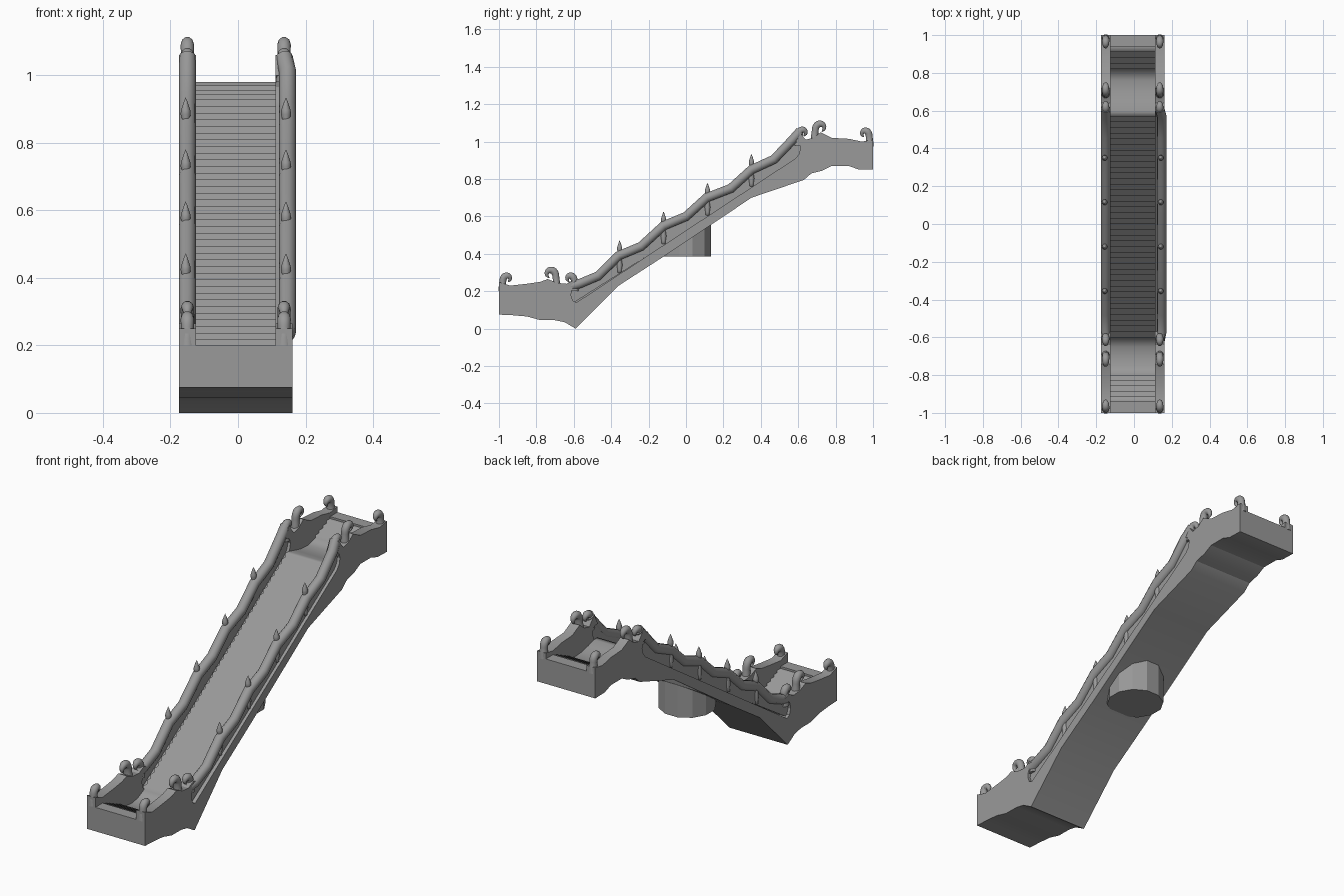
import bpy, bmesh, math
from mathutils import Matrix, Vector

cube = bpy.data.objects.get("Cube")
if cube:
    bpy.data.objects.remove(cube)

# One stone grey for everything
stone = bpy.data.materials.new("stone_grey")
stone.use_nodes = True
GREY = (0.32, 0.32, 0.32, 1)
stone.diffuse_color = GREY
stone.node_tree.nodes["Principled BSDF"].inputs["Base Color"].default_value = GREY

SLOPE = 0.655


def slope_line(y, start):
    return start + SLOPE * (y + 0.6)


def add_mesh(name, bm):
    bmesh.ops.recalc_face_normals(bm, faces=bm.faces)
    mesh = bpy.data.meshes.new(name)
    bm.to_mesh(mesh)
    bm.free()
    mesh.materials.append(stone)
    obj = bpy.data.objects.new(name, mesh)
    bpy.context.collection.objects.link(obj)
    return obj


def extrude_profile(name, profile, x0, x1, soft=lambda p: False):
    """Extrude a (y, z) outline along x; creases stay sharp unless soft(midpoint)."""
    bm = bmesh.new()
    vs = [bm.verts.new((x0, y, z)) for y, z in profile]
    rim = [bm.edges.new(pair) for pair in zip(vs, vs[1:] + vs[:1])]
    bmesh.ops.triangle_fill(bm, edges=rim, use_beauty=True)
    out = bmesh.ops.extrude_face_region(bm, geom=bm.faces[:], use_keep_orig=True)
    moved = [v for v in out["geom"] if isinstance(v, bmesh.types.BMVert)]
    bmesh.ops.translate(bm, verts=moved, vec=(x1 - x0, 0, 0))
    bmesh.ops.recalc_face_normals(bm, faces=bm.faces)
    for f in bm.faces:
        f.smooth = True
    for e in bm.edges:
        a, b = e.verts
        along_x = abs(a.co.x - b.co.x) > 0.001
        e.smooth = e.calc_face_angle(0) < 0.45 or (along_x and soft((a.co + b.co) / 2))
    return add_mesh(name, bm)


def tube(name, points, radii, depth, rounded):
    """Tapered round tube through the points."""
    cu = bpy.data.curves.new(name, "CURVE")
    cu.dimensions = "3D"
    cu.bevel_depth = depth
    cu.bevel_resolution = 3
    cu.resolution_u = 4
    cu.use_fill_caps = True
    sp = cu.splines.new("BEZIER" if rounded else "POLY")
    pts = sp.bezier_points if rounded else sp.points
    pts.add(len(points) - 1)
    for p, co, r in zip(pts, points, radii):
        p.co = co if rounded else (*co, 1)
        p.radius = r
        if rounded:
            p.handle_left_type = p.handle_right_type = "AUTO"
    cu.materials.append(stone)
    obj = bpy.data.objects.new(name, cu)
    bpy.context.collection.objects.link(obj)
    bpy.ops.object.select_all(action="DESELECT")
    obj.select_set(True)
    bpy.context.view_layer.objects.active = obj
    bpy.ops.object.convert(target="MESH")
    bpy.ops.object.shade_smooth_by_angle(angle=math.radians(40))


def lathe(name, profile, location):
    """Spin a (radius, height) outline around z."""
    bm = bmesh.new()
    vs = [bm.verts.new((r, 0, z)) for r, z in profile]
    edges = [bm.edges.new(pair) for pair in zip(vs, vs[1:])]
    bmesh.ops.spin(bm, geom=vs + edges, cent=(0, 0, 0), axis=(0, 0, 1),
                   angle=math.tau, steps=10)
    bmesh.ops.remove_doubles(bm, verts=bm.verts, dist=0.0002)
    for f in bm.faces:
        f.smooth = True
    obj = add_mesh(name, bm)
    obj.location = location


# Shared underside, front to back
BOTTOM = [(-1, .075), (-.93, .072), (-.85, .065), (-.78, .046), (-.7, .045), (-.65, .035),
          (-.59, 0), (-.36, .23), (-.12, .385), (.35, .70), (.63, .795), (.67, .83),
          (.73, .845), (.78, .87), (.87, .87), (.92, .852), (1, .85)]


def steps(y0, z0, y1, z1, count):
    """Stair outline from one point to another."""
    pts = []
    dy, dz = (y1 - y0) / count, (z1 - z0) / count
    for i in range(count):
        corner = (y0 + i * dy, z0 + (i + 1) * dz) if dz > 0 else (y0 + (i + 1) * dy, z0 + i * dz)
        pts += [(y0 + i * dy, z0 + i * dz), corner]
    return pts + [(y1, z1)]


# Stair core: end bars, dipped landings and the long flight
top = [(-1, .2), (-.94, .2)]
top += steps(-.94, .19, -.8, .13, 5)
top += [(-.75, .113), (-.7, .107), (-.65, .115)]
top += steps(-.6, .138, .6, .928, 40)
top += [(.65, .915), (.7, .903), (.76, .9)]
top += steps(.82, .915, .94, .97, 4)
top += [(.94, .98), (1, .98)]


def is_step(p):
    return abs(p.y) < 0.935 and p.z > min(max(slope_line(p.y, 0.088), 0.1), 0.885)


extrude_profile("stair_core", BOTTOM + top[::-1], -.127, .113, is_step)

# Side walls with a long slot under the handrail
wall_top = [(-1, .25), (-.94, .23), (-.85, .24), (-.78, .25), (-.74, .265), (-.69, .245),
            (-.64, .24), (-.6, .26), (-.57, .25), (-.59, .235), (-.61, .21), (-.615, .18),
            (-.605, .15), (-.585, .14), (.585, .91), (.605, .935), (.612, .965),
            (.605, .99), (.59, 1.0), (.57, 1.0), (.6, 1.06), (.64, 1.01), (.68, 1.02),
            (.72, 1.05), (.78, 1.02), (.87, 1.015), (.94, 1.0), (1, 1.01)]

# Handrail centre line: alternating steep and shallow runs
rail = [(-.62, .225), (-.57, .24), (-.47, .282), (-.36, .39), (-.24, .44), (-.12, .55),
        (0, .6), (.11, .70), (.24, .75), (.35, .85), (.47, .905), (.57, 1.01), (.61, 1.055)]

# Hooked scroll: offsets along its lean, height, thickness
SCROLL = [(-.002, -.02, 1.05), (-.002, .025, .8), (.008, .058, .85), (.027, .061, .75),
          (.037, .045, .45), (.027, .03, .12)]
# Scroll places: name, y, z, lean, scale
SCROLLS = [("front_end", -.978, .22, 1, 1), ("front_landing", -.697, .232, -1, 1.3),
           ("front_rail", -.598, .22, -1, 1), ("back_rail", .603, 1.0, 1, 1),
           ("back_landing", .692, 1.015, 1, 1.28), ("back_end", .978, .995, -1, 1)]

for side, x0, x1, rail_x in (("right", -.175, -.125, -.150), ("left", .111, .162, .147)):
    mid = (x0 + x1) / 2
    extrude_profile(side + "_wall", BOTTOM + wall_top[::-1], x0, x1)

    # Recessed panel closing the slot
    panel = [(-.63, .12), (.63, .92), (.63, 1.0)] + [(y, z) for y, z in rail[-2:0:-1]] + [(-.63, .22)]
    extrude_profile(side + "_slot_panel", panel, mid - .01, mid + .01)

    path = [(mid if i in (0, len(rail) - 1) else rail_x, y, z) for i, (y, z) in enumerate(rail)]
    tube(side + "_handrail", path, [1] * len(path), .0255, False)

    for name, y, z, lean, s in SCROLLS:
        pts = [(mid, y + lean * s * u, z + s * h) for u, h, _ in SCROLL]
        tube(f"{side}_{name}_scroll", pts, [r for _, _, r in SCROLL], .0235, True)

    # Spindles passing through the rail and ending in teardrop finials
    for i in range(4):
        y = -.355 + i * .235
        low, tip = slope_line(y, .135), slope_line(y, .312)
        h = tip - low
        lathe(f"{side}_spindle_{i + 1}",
              [(0, 0), (.012, .005), (.012, .02), (.016, .045), (.011, .08), (.009, h - .07),
               (.015, h - .05), (.014, h - .038), (.006, h - .014), (0, h)],
              (rail_x - .005, y, low))

# Faceted support drum under the flight
bm = bmesh.new()
bmesh.ops.create_cone(bm, cap_ends=True, segments=12, radius1=.138, radius2=.138, depth=.15,
                      matrix=Matrix.Translation(Vector((-.0075, 0, .46)))
                      @ Matrix.Rotation(math.radians(15), 4, "Z"))
# Keep the drum's top inside the sloping body
for v in bm.verts:
    if v.co.z > .46:
        v.co.z = slope_line(v.co.y, .1)
add_mesh("support_drum", bm)
